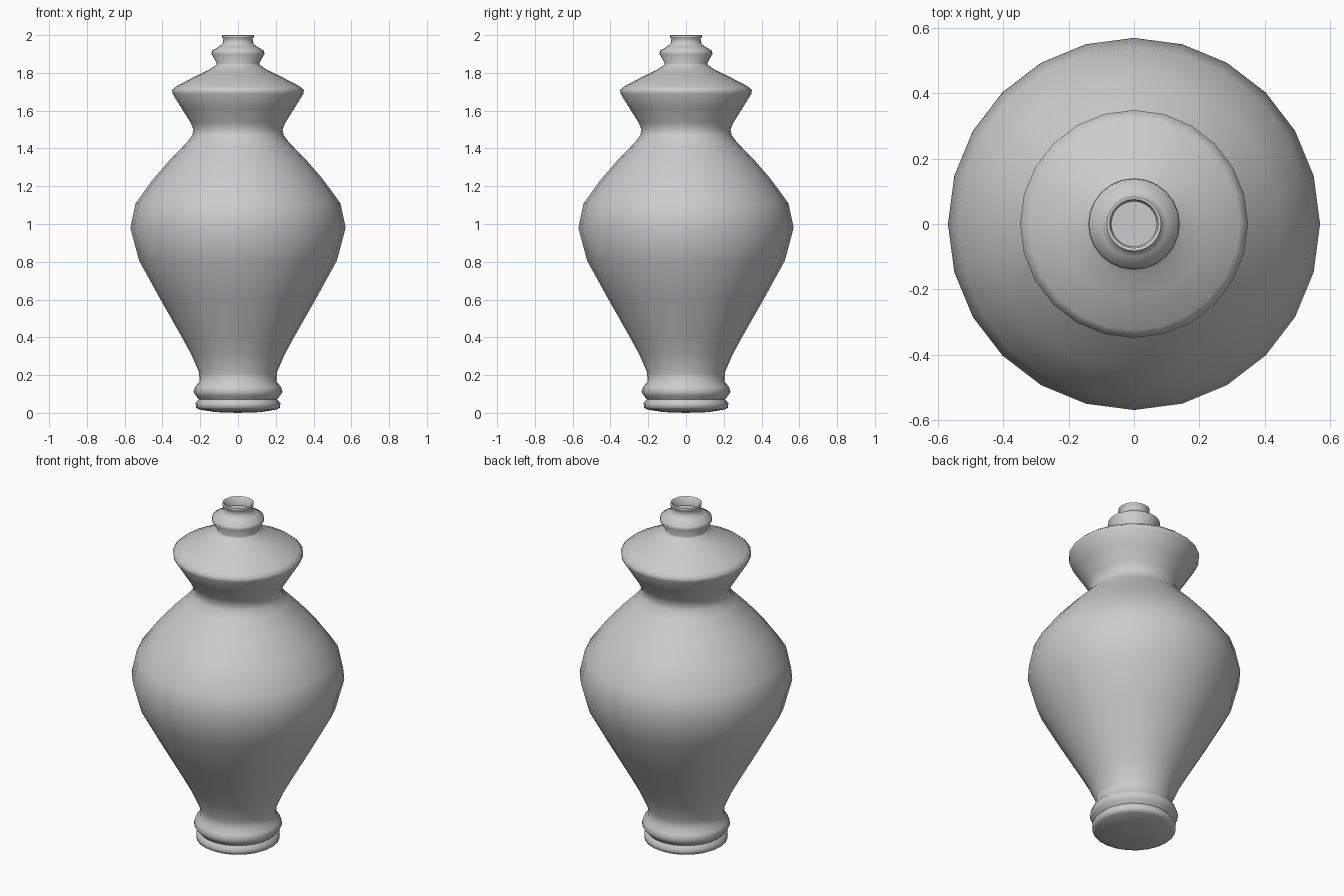
import bpy, bmesh
from math import cos, sin, tau

SIDES = 24

# Outer silhouette from foot to rim, then into the shallow mouth: (radius, height)
PROFILE = [
    # foot and base ring
    (0.12, 0.004), (0.205, 0.018), (0.223, 0.028), (0.224, 0.052), (0.207, 0.072),
    (0.222, 0.09), (0.236, 0.11), (0.226, 0.14), (0.204, 0.165), (0.206, 0.215),
    # body
    (0.25, 0.315), (0.302, 0.41), (0.41, 0.60), (0.523, 0.805), (0.57, 0.98),
    (0.542, 1.11), (0.447, 1.24), (0.36, 1.34), (0.272, 1.43), (0.242, 1.47),
    # waist and flared shoulder
    (0.236, 1.50), (0.25, 1.535), (0.30, 1.615), (0.347, 1.69), (0.349, 1.71),
    (0.325, 1.73), (0.225, 1.782), (0.155, 1.815), (0.118, 1.84), (0.112, 1.85),
    # neck collar
    (0.14, 1.90), (0.138, 1.917), (0.10, 1.94), (0.083, 1.953), (0.077, 1.983),
    # lip and mouth
    (0.084, 1.988), (0.084, 1.998), (0.08, 2.0), (0.074, 1.996), (0.07, 1.95),
]

bm = bmesh.new()
rings = [[bm.verts.new((r * cos(tau * i / SIDES), r * sin(tau * i / SIDES), z))
          for i in range(SIDES)] for r, z in PROFILE]

# Side walls
for low, high in zip(rings, rings[1:]):
    for i in range(SIDES):
        j = (i + 1) % SIDES
        bm.faces.new((low[i], low[j], high[j], high[i]))

# Slightly domed underside and flat mouth floor
foot = bm.verts.new((0, 0, 0))
for i in range(SIDES):
    bm.faces.new((foot, rings[0][(i + 1) % SIDES], rings[0][i]))
bm.faces.new(rings[-1])

bmesh.ops.recalc_face_normals(bm, faces=bm.faces)
mesh = bpy.data.meshes.new("vase")
bm.to_mesh(mesh)
bm.free()
vase = bpy.data.objects.new("vase", mesh)
bpy.context.collection.objects.link(vase)

# Smooth shading with crisp lip and foot edges
bpy.context.view_layer.objects.active = vase
vase.select_set(True)
bpy.ops.object.shade_smooth_by_angle(angle=1.2)
